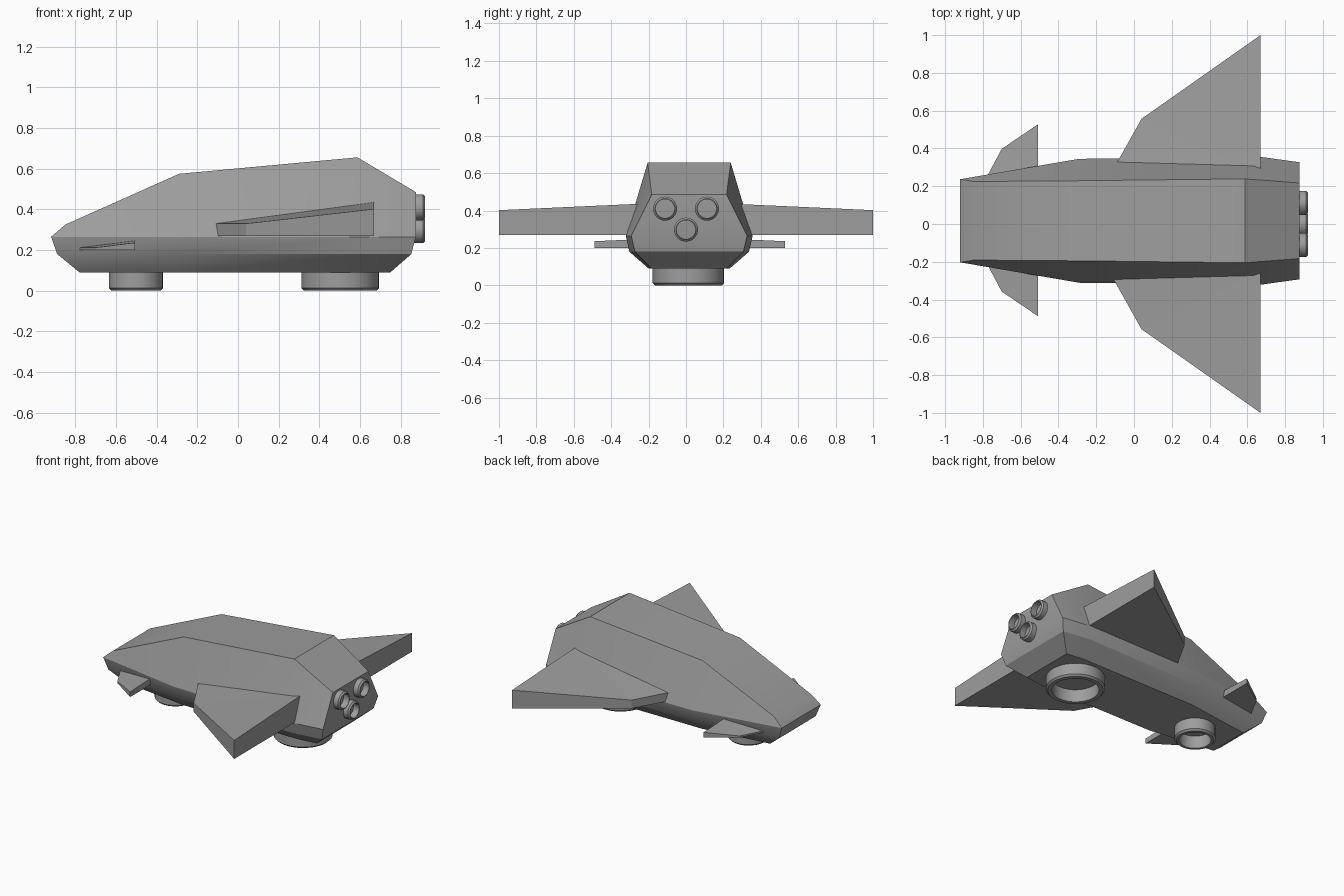
import bpy, bmesh, math
from mathutils import Matrix, Vector

if "Cube" in bpy.data.objects:
    bpy.data.objects.remove(bpy.data.objects["Cube"])

CY = 0.017  # slight sideways offset of the body

grey = bpy.data.materials.new("dark_grey")
grey.diffuse_color = (0.34, 0.34, 0.34, 1)
grey.use_nodes = True
grey.node_tree.nodes["Principled BSDF"].inputs["Base Color"].default_value = grey.diffuse_color


def finish(bm, name):
    bmesh.ops.recalc_face_normals(bm, faces=bm.faces[:])
    me = bpy.data.meshes.new(name)
    bm.to_mesh(me)
    bm.free()
    me.materials.append(grey)
    ob = bpy.data.objects.new(name, me)
    bpy.context.collection.objects.link(ob)
    return ob


def smooth(ob, degrees=30):
    bpy.ops.object.select_all(action='DESELECT')
    ob.select_set(True)
    bpy.context.view_layer.objects.active = ob
    bpy.ops.object.shade_smooth_by_angle(angle=math.radians(degrees))


# Hull: four levels from keel to roof, each with (x, half width, z) from nose to tail
levels = [
    [(-0.78, 0.15, 0.09), (-0.29, 0.215, 0.09), (0.62, 0.217, 0.09), (0.75, 0.20, 0.09)],
    [(-0.89, 0.205, 0.18), (-0.29, 0.305, 0.18), (0.64, 0.32, 0.18), (0.853, 0.29, 0.18)],
    [(-0.92, 0.22, 0.265), (-0.29, 0.328, 0.265), (0.665, 0.339, 0.265), (0.875, 0.31, 0.265)],
    [(-0.85, 0.208, 0.325), (-0.29, 0.212, 0.575), (0.588, 0.222, 0.656), (0.875, 0.20, 0.485)],
]
bm = bmesh.new()
V = [[[bm.verts.new((x, CY + s * h, z)) for x, h, z in lv] for lv in levels] for s in (-1, 1)]
for side in V:
    for a, b in zip(side, side[1:]):
        for i in range(3):
            bm.faces.new((a[i], a[i + 1], b[i + 1], b[i]))
for k in (0, 3):
    # keel and roof
    for i in range(3):
        bm.faces.new((V[0][k][i], V[0][k][i + 1], V[1][k][i + 1], V[1][k][i]))
    # nose and tail
    for j in range(3):
        bm.faces.new((V[0][j][k], V[0][j + 1][k], V[1][j + 1][k], V[1][j][k]))
smooth(finish(bm, "hull"))


# Wings: flat underside, thickness grows toward the trailing edge
def wing(name, outline, bottom, cy):
    for s, label in ((-1, "right"), (1, "left")):
        bm = bmesh.new()
        lo = [bm.verts.new((x, cy + s * y, bottom)) for x, y, z in outline]
        hi = [bm.verts.new((x, cy + s * y, z)) for x, y, z in outline]
        n = len(outline)
        bm.faces.new(lo)
        # roof split along the fold
        bm.faces.new((hi[0], hi[1], hi[3]))
        bm.faces.new((hi[1], hi[2], hi[3]))
        for i in range(n):
            j = (i + 1) % n
            bm.faces.new((lo[i], lo[j], hi[j], hi[i]))
        finish(bm, f"{name}_{label}")


wing("main_wing", [(-0.11, 0.29, 0.33), (0.04, 0.557, 0.33), (0.67, 1.0, 0.402), (0.67, 0.25, 0.436)], 0.27, 0)
wing("front_fin", [(-0.787, 0.215, 0.212), (-0.70, 0.378, 0.212), (-0.508, 0.508, 0.236), (-0.508, 0.24, 0.248)], 0.2, 0.02)


# Hollow rings: landing thrusters below, engine nozzles behind
def ring(name, centre, axis, radius, length, rim, inner):
    n = 32
    profile = [(radius, 0), (radius, length - rim), (radius - rim, length), (inner, length), (inner, 0)]
    bm = bmesh.new()
    rows = [[bm.verts.new((r * math.cos(2 * math.pi * i / n), r * math.sin(2 * math.pi * i / n), h))
             for i in range(n)] for r, h in profile]
    for a, b in zip(rows, rows[1:] + rows[:1]):
        for i in range(n):
            j = (i + 1) % n
            bm.faces.new((a[i], a[j], b[j], b[i]))
    rot = Vector((0, 0, 1)).rotation_difference(Vector(axis)).to_matrix().to_4x4()
    bm.transform(Matrix.Translation(centre) @ rot)
    smooth(finish(bm, name))


ring("front_thruster", (-0.503, 0.013, 0.10), (0, 0, -1), 0.133, 0.10, 0.012, 0.103)
ring("rear_thruster", (0.504, 0.013, 0.10), (0, 0, -1), 0.191, 0.10, 0.012, 0.152)
for i, (y, z) in enumerate(((-0.112, 0.41), (0.112, 0.41), (0.0, 0.298))):
    ring(f"engine_nozzle_{i + 1}", (0.86, y, z), (1, 0, 0), 0.064, 0.06, 0.01, 0.05)
